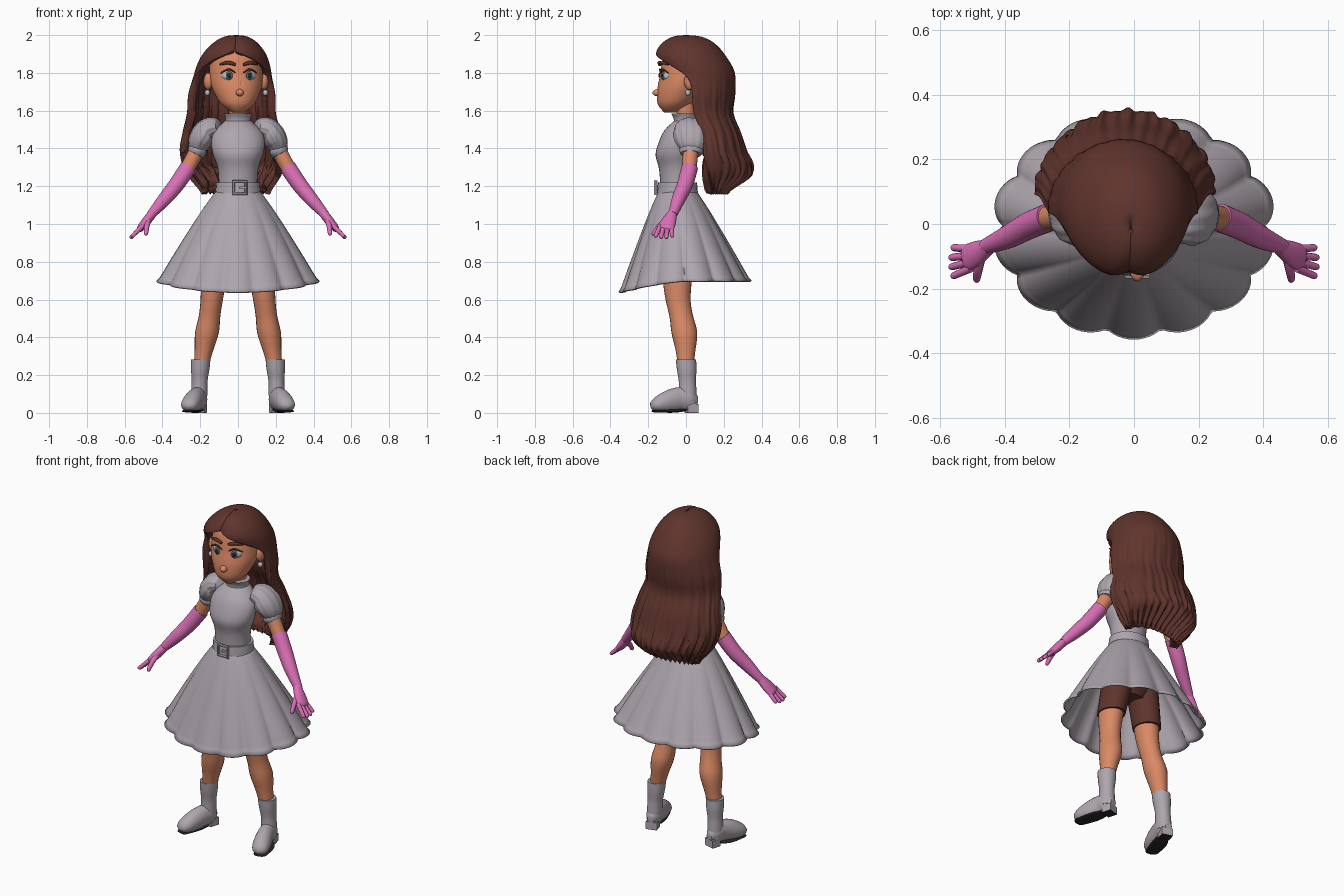
import bpy, bmesh, math
from math import sin, cos, pi, tau, sqrt
from mathutils import Vector, Matrix

if "Cube" in bpy.data.objects:
    bpy.data.objects.remove(bpy.data.objects["Cube"])


def material(name, *rgb):
    mat = bpy.data.materials.new(name)
    mat.use_nodes = True
    mat.diffuse_color = (*rgb, 1)
    shader = mat.node_tree.nodes["Principled BSDF"]
    shader.inputs["Base Color"].default_value = (*rgb, 1)
    return mat


skin = material("skin", .7, .25, .13)
brown = material("hair brown", .115, .034, .026)
grey = material("dress grey", .42, .38, .42)
pink = material("glove pink", .7, .16, .46)
black = material("sole black", .02, .02, .02)
white = material("eye white", .48, .53, .57)
iris = material("iris slate", .09, .15, .18)
lip = material("lip", .5, .15, .09)


def finish(name, bm, mat, thickness=0, sharp=50):
    bmesh.ops.recalc_face_normals(bm, faces=bm.faces[:])
    mesh = bpy.data.meshes.new(name)
    bm.to_mesh(mesh)
    bm.free()
    mesh.materials.append(mat)
    mesh.shade_smooth()
    mesh.set_sharp_from_angle(angle=math.radians(sharp))
    part = bpy.data.objects.new(name, mesh)
    bpy.context.collection.objects.link(part)
    if thickness:
        solid = part.modifiers.new("thickness", "SOLIDIFY")
        solid.thickness, solid.offset = thickness, -1
    return part


def spline(keys, t):
    """Rounded value at t between evenly spaced keys, numbers or vectors."""
    last = len(keys) - 1
    i = min(int(t * last), last - 1)
    u = t * last - i
    before, start = keys[max(i - 1, 0)], keys[i]
    end, after = keys[i + 1], keys[min(i + 2, last)]
    bend = (before * 2 - start * 5 + end * 4 - after) * u * u
    twist = (start * 3 - before - end * 3 + after) * u * u * u
    return start + ((end - before) * u + bend + twist) / 2


def grid(rows, closed, capped=False):
    bm = bmesh.new()
    verts = [[bm.verts.new(point) for point in row] for row in rows]
    count = len(rows[0])
    for lower, upper in zip(verts, verts[1:]):
        for i in range(count if closed else count - 1):
            j = (i + 1) % count
            bm.faces.new((lower[i], lower[j], upper[j], upper[i]))
    if capped:
        bm.faces.new(verts[0])
        bm.faces.new(verts[-1])
    return bm


def loft(name, mat, path, radii, wide=(1, 1), side=1, flat=False, ref="Y",
         tip=0, gather=0, sides=24, steps=20):
    """Sweep ellipses along a path; wide stretches them along the ref axis."""
    path = [Vector(point) for point in path]
    axis = Vector([float(letter == ref) for letter in "XYZ"])
    rows = []
    for step in range(steps + 1):
        t = step / steps
        centre = spline(path, t)
        along = Vector((0, 0, 1))
        if not flat:
            ahead, behind = min(t + .01, 1), max(t - .01, 0)
            along = (spline(path, ahead) - spline(path, behind)).normalized()
        across = along.cross(axis).normalized()
        up = across.cross(along)
        radius = spline(radii, t)
        if tip and t > 1 - tip:
            radius *= sqrt(max(.02, 1 - ((t - 1 + tip) / tip) ** 2))
        row = []
        for i in range(sides):
            angle = tau * i / sides
            r = radius * (1 + gather * cos(12 * angle))
            point = centre + up * (r * spline(wide, t) * cos(angle)) + across * (r * sin(angle))
            row.append((point.x * side, point.y, point.z))
        rows.append(row)
    return finish(name, grid(rows, True, True), mat)


def solid(name, mat, at, size, turn=0, block=False):
    bm = bmesh.new()
    place = (Matrix.Translation(at) @ Matrix.Rotation(turn, 4, "Z")
             @ Matrix.Diagonal((*size, 1)))
    if block:
        bmesh.ops.create_cube(bm, size=1, matrix=place)
    else:
        bmesh.ops.create_uvsphere(bm, u_segments=20, v_segments=12, radius=1, matrix=place)
    return finish(name, bm, mat)


# Head and face, turned slightly to the model's left
head = [
    loft("head", skin, [(0, -.085, 1.59), (0, -.04, 1.68), (0, 0, 1.77), (0, .01, 1.86), (0, .01, 1.95)],
         [.03, .09, .12, .138, .142, .138, .12, .02], flat=True, sides=32),
    solid("nose", skin, (0, -.152, 1.695), (.021, .027, .019)),
    solid("nose_bridge", skin, (0, -.13, 1.73), (.014, .02, .045)),
    solid("upper_lip", lip, (0, -.142, 1.657), (.03, .011, .006)),
    solid("lower_lip", lip, (0, -.139, 1.646), (.022, .011, .007))]
for side, label in ((1, "left_"), (-1, "right_")):
    eye = Vector((side * .055, -.102, 1.785))
    tilt = side * .3
    head += [
        solid(label + "eye", white, eye, (.037, .031, .032), tilt),
        solid(label + "iris", iris, eye - Vector((0, .027, 0)), (.02, .007, .024), tilt),
        solid(label + "pupil", black, eye - Vector((0, .032, 0)), (.011, .005, .014), tilt),
        loft(label + "lash", brown, [(.02, -.132, 1.8), (.056, -.133, 1.819), (.096, -.108, 1.8)],
             [.003, .005, .003], side=side, ref="Z", sides=8),
        loft(label + "brow", brown, [(.02, -.14, 1.843), (.06, -.133, 1.854), (.1, -.106, 1.845)],
             [.007, .01, .005], side=side, ref="Z", sides=8),
        solid(label + "ear", skin, (side * .15, 0, 1.755), (.022, .03, .045), -tilt),
        solid(label + "earring", white, (side * .155, -.01, 1.695), (.014, .014, .016))]
for part in head:
    part.rotation_euler.z = .13
    part.location.x = -.01
loft("neck", skin, [(0, .01, 1.5), (0, -.01, 1.66)], [.048, .048], flat=True)

# Long wavy hair: a domed sheet, open around the face
half_width = [.17, .19, .205, .23, .235, .26, .28, .25, .18]
back_depth = [.22, .22, .22, .22, .2, .2, .22, .23, .08]
front_depth = [.2, .2, .15, .1, .08, .08, .08, .06, .04]
middle = [0, .01, .04, .04, .05, .09, .1, .12, .14]
rows = []
for step in range(61):
    t = (step / 60) ** 1.5
    z = 2 - .83 * t
    crown = max(0, 1 - t * 4)
    dome = max(.01, (1 - crown ** 2) ** .4)
    opening = min(1, max(0, (z - 1.7) / .22))
    sweep = math.radians(95 + 85 * opening ** 2)
    loose = min(1, max(0, (1.85 - z) * 2))
    row = []
    for i in range(121):
        along = i / 60 - 1
        angle = sweep * along
        parting = .08 * math.exp(-((pi - abs(angle)) * 5) ** 2)
        waves = .018 * sin(23 * angle + 6 * z) + .012 * sin(41 * angle - 9 * z)
        puff = dome * (1 - parting + loose * waves * (1 - along ** 8))
        depth = spline(back_depth if cos(angle) > 0 else front_depth, t)
        row.append((-.01 - .025 * sin(pi * t) + spline(half_width, t) * puff * sin(angle),
                    spline(middle, t) + depth * puff * cos(angle),
                    z + .015 * loose ** 4 * sin(37 * angle)))
    rows.append(row)
finish("hair", grid(rows, False), brown, .045, 75)

# Bodice, collar, belt and buckle
loft("bodice", grey, [(0, -.045, 1.15), (0, -.05, 1.28), (0, -.05, 1.41), (0, 0, 1.55)],
     [.105, .102, .11, .137, .135, .065], (.87, .87, .84, .7, .9), flat=True, sides=32)
loft("collar", grey, [(0, 0, 1.525), (0, -.01, 1.585)], [.074, .067, .076], (.9, .9), flat=True)
loft("belt", grey, [(0, -.045, 1.165), (0, -.045, 1.22)], [.12, .115], (.9, .9), flat=True, steps=1)
bpy.ops.mesh.primitive_torus_add(major_segments=4, minor_segments=6, major_radius=.046,
                                 minor_radius=.01, location=(.01, -.16, 1.193))
buckle = bpy.context.object
buckle.name = "buckle"
buckle.data.transform(Matrix.Rotation(pi / 2, 4, "X") @ Matrix.Rotation(pi / 4, 4, "Z"))
buckle.data.materials.append(grey)
solid("buckle_prong", grey, (.025, -.162, 1.193), (.04, .014, .012), block=True)

# Flared skirt with scalloped folds, dipping at the front
rows = []
for step in range(25):
    t = step / 24
    flare = t ** .9
    row = []
    for i in range(168):
        angle = tau * i / 168
        fold = abs(cos(7 * angle + .35 * sin(2 * angle))) ** .7
        spread = 1 + t * .08 * (fold - .75) + (.018 if t == 1 else 0)
        hem = .7 - .06 * max(0, cos(angle)) ** 1.5
        row.append(((.11 + .315 * flare) * spread * sin(angle),
                    -.045 + .04 * t - (.095 + .245 * flare) * spread * cos(angle),
                    1.18 + (hem - 1.18) * t))
    rows.append(row)
finish("skirt", grid(rows, True), grey, .01, 70)
loft("hips", brown, [(0, -.04, 1.15), (0, -.035, .84)], [.1, .15, .16, .1], (.75, .65), flat=True)

for side, label in ((1, "left_"), (-1, "right_")):
    # Puff sleeve, cuff and arm
    loft(label + "sleeve", grey, [(.1, 0, 1.515), (.155, .02, 1.5), (.2, .03, 1.44), (.215, .03, 1.39)],
         [.04, .058, .066, .058, .042], (1.4, 1.4), side, gather=.025, sides=60)
    loft(label + "cuff", grey, [(.208, .028, 1.405), (.226, .026, 1.37)], [.047, .05, .044],
         (1.25, 1.25), side)
    loft(label + "arm", skin, [(.2, .028, 1.42), (.28, .015, 1.27)], [.042, .038], side=side)

    # Long glove with hand, fingers and thumb
    loft(label + "glove", pink, [(.264, .02, 1.3), (.325, -.005, 1.21), (.39, -.04, 1.13), (.46, -.07, 1.05)],
         [.044, .042, .036, .024], side=side)
    loft(label + "palm", pink, [(.45, -.07, 1.06), (.485, -.09, 1.015), (.527, -.11, .965)],
         [.024, .024, .018], (1, 1.6, 2.3), side, tip=.2)
    knuckle, reach = Vector((.505, -.107, .99)), Vector((.07, -.013, -.07))
    for place, finger in enumerate(("index", "middle", "ring", "little")):
        number = place - 1.5
        start = knuckle + Vector((0, number * .02, 0))
        end = start + reach * (1 - .1 * abs(number)) + Vector((0, number * .01, 0))
        loft(label + finger + "_finger", pink, [start, end], [.013, .011], side=side, tip=.2, sides=10)
    loft(label + "thumb", pink, [(.475, -.105, 1.02), (.483, -.145, .985), (.488, -.178, .94)],
         [.016, .014, .011], side=side, ref="X", tip=.2, sides=10)

    # Leg in short trousers
    loft(label + "shorts", brown, [(.085, -.035, .95), (.129, -.042, .7)], [.085, .075],
         (1.15, 1.15), side, flat=True)
    loft(label + "leg", skin, [(.125, -.045, .76), (.139, -.042, .6), (.165, -.008, .42), (.2, 0, .22)],
         [.066, .066, .059, .057, .063, .046, .038], (1.15, 1.05), side, flat=True)

    # Boot with shaft, foot, heel and sole
    loft(label + "boot_shaft", grey, [(.197, 0, .283), (.203, .007, .17), (.207, .01, .05)],
         [.051, .049, .042, .043, .042], (1.05, 1.12), side, flat=True)
    loft(label + "boot_foot", grey, [(.2, .06, .06), (.217, -.035, .073), (.27, -.187, .033)],
         [.02, .043, .045, .05, .04], (1.2, 1.4, .7), side, ref="Z", tip=.15)
    heel = Vector((side * .204, .03, .024))
    solid(label + "boot_heel", grey, heel, (.066, .058, .044), side * .28, True)
    heel.z = .003
    solid(label + "heel_pad", black, heel, (.064, .056, .006), side * .28, True)
    loft(label + "sole", black, [(.213, -.01, .015), (.237, -.07, .01), (.268, -.183, .01)],
         [.036, .046, .036], (.2, .2), side, ref="Z", tip=.15)
